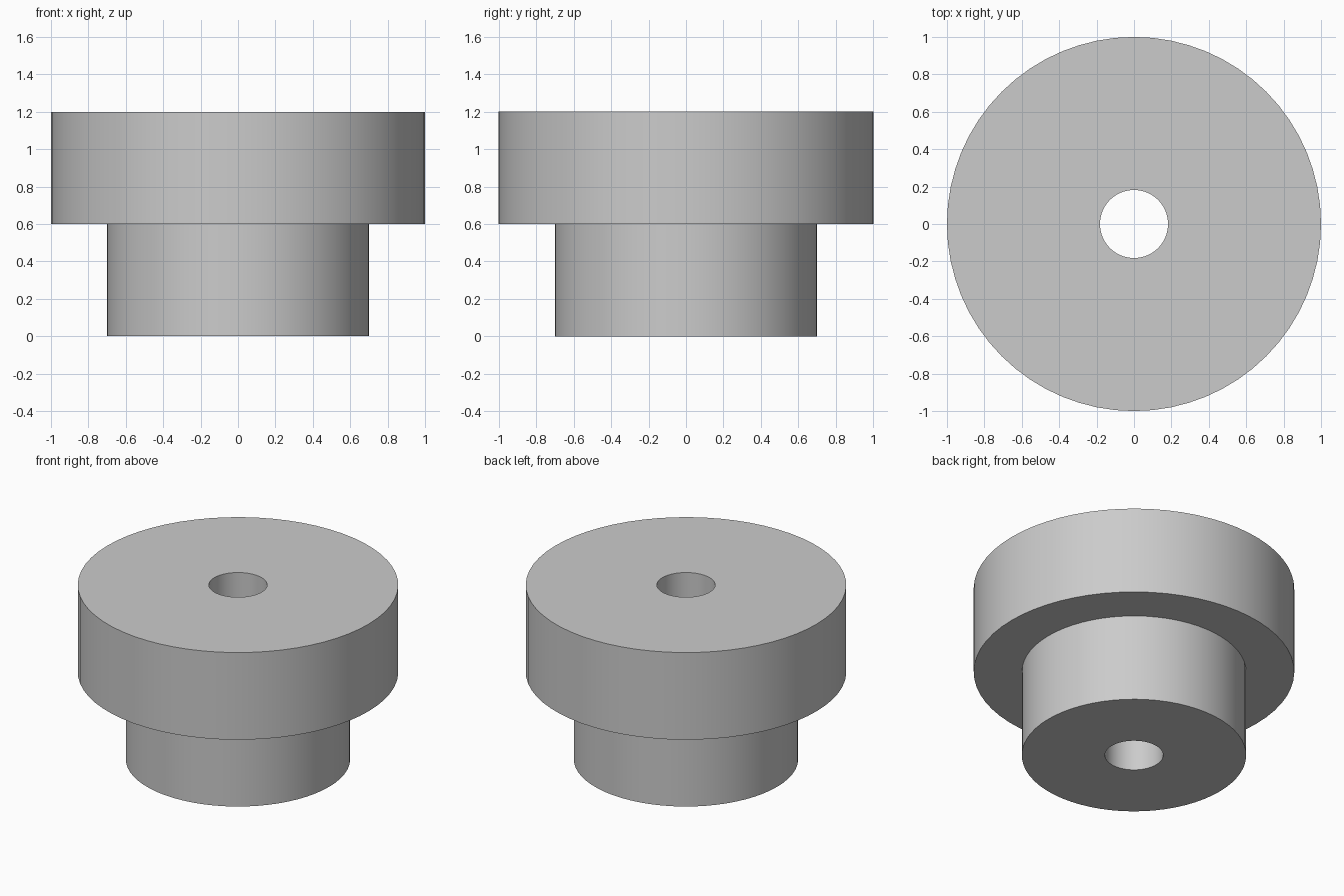
import bpy
import bmesh
import math
from mathutils import Vector

SEGMENTS = 64
HOLE, HUB, RIM = 0.182, 0.7, 1.0
STEP, TOP = 0.6, 1.2

cube = bpy.data.objects.get("Cube")
if cube:
    bpy.data.objects.remove(cube, do_unlink=True)

# Plain grey material
grey = bpy.data.materials.new("grey")
grey.use_nodes = True
colour = (0.6, 0.6, 0.6, 1.0)
grey.diffuse_color = colour
grey.node_tree.nodes["Principled BSDF"].inputs["Base Color"].default_value = colour

# Closed half section of the stepped bushing: bore, hub, shoulder, rim
profile = [(HOLE, 0), (HUB, 0), (HUB, STEP), (RIM, STEP), (RIM, TOP), (HOLE, TOP)]

bm = bmesh.new()
verts = [bm.verts.new((r, 0, z)) for r, z in profile]
edges = [bm.edges.new((v, verts[(i + 1) % len(verts)])) for i, v in enumerate(verts)]

# Revolve the section around the vertical axis
bmesh.ops.spin(bm, geom=verts + edges, cent=Vector(), axis=Vector((0, 0, 1)),
               angle=math.tau, steps=SEGMENTS, use_merge=False)
bmesh.ops.remove_doubles(bm, verts=bm.verts[:], dist=0.0001)
bmesh.ops.recalc_face_normals(bm, faces=bm.faces[:])

mesh = bpy.data.meshes.new("stepped_bushing")
bm.to_mesh(mesh)
bm.free()
mesh.materials.append(grey)

bushing = bpy.data.objects.new("stepped_bushing", mesh)
bpy.context.collection.objects.link(bushing)

# Smooth round walls with crisp rims
bpy.ops.object.select_all(action="DESELECT")
bushing.select_set(True)
bpy.context.view_layer.objects.active = bushing
bpy.ops.object.shade_smooth_by_angle(angle=math.radians(30))
